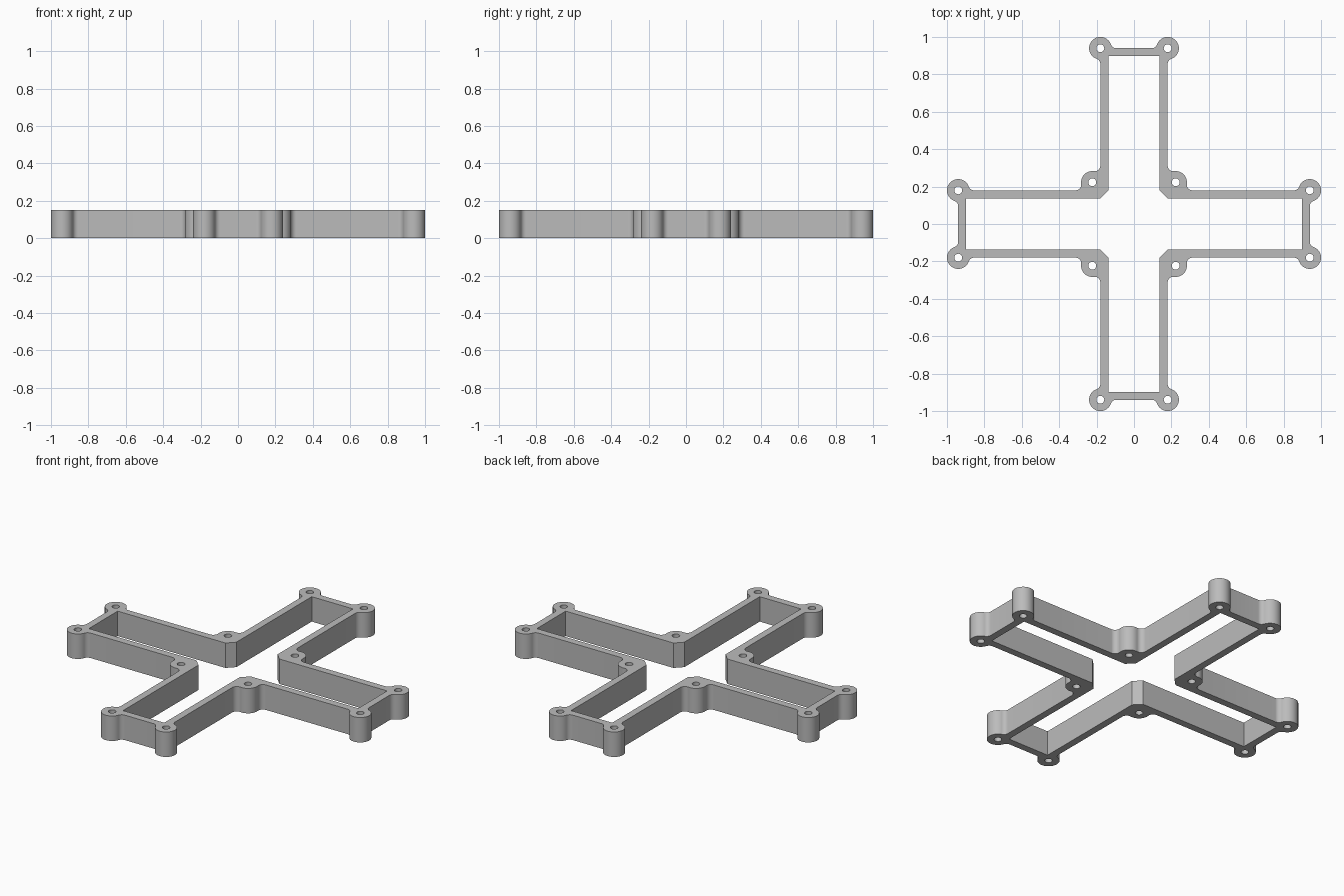
import bpy, bmesh
from math import sin, cos, atan2, pi, sqrt, tau
from mathutils import Vector, Matrix

if "Cube" in bpy.data.objects:
    bpy.data.objects.remove(bpy.data.objects["Cube"])

HEIGHT = 0.15
WALL = 0.18       # outer half width of an arm
INNER = 0.137     # inner half width of an arm
REACH = 0.94      # outer face of an arm's end wall
BOSS = 0.06       # screw boss radius
HOLE = 0.021      # screw hole radius
FILLET = 0.03     # blend between boss and wall
CORNER = 0.223    # centre of the inside-corner boss


def arc(c, a, b, ccw, step=pi / 40):
    """Points on an arc about c; returns (radius -> points) from angle a to b."""
    sweep = (b - a) % tau if ccw else -((a - b) % tau)
    n = max(4, round(abs(sweep) / step))
    return lambda r: [c + r * Vector((cos(a + sweep * i / n), sin(a + sweep * i / n)))
                      for i in range(n + 1)]


def heading(a, b):
    d = b - a
    return atan2(d.y, d.x)


def boss(c, f1, f2, start, end):
    """Boss outline with a concave fillet leading in and out."""
    return (arc(f1, start, heading(f1, c), False, pi / 24)(FILLET)
            + arc(c, heading(c, f1), heading(c, f2), True)(BOSS)[1:-1]
            + arc(f2, heading(f2, c), end, False, pi / 24)(FILLET))


def end_boss(c):
    d = sqrt((BOSS + FILLET) ** 2 - FILLET ** 2)
    return boss(c, c + Vector((FILLET, -d)), c + Vector((-d, FILLET)), pi, -pi / 2)


def corner_boss(c):
    side = WALL + FILLET
    d = sqrt((BOSS + FILLET) ** 2 - (side - CORNER) ** 2)
    return boss(c, Vector((CORNER + d, side)), Vector((side, CORNER + d)), -pi / 2, pi)


def four_times(points):
    return [Matrix.Rotation(k * pi / 2, 2) @ p for k in range(4) for p in points]


# Outline, opening and hole positions for one quarter, turned round the centre
centres = [Vector((REACH, WALL)), Vector((CORNER, CORNER)), Vector((WALL, REACH))]
outline = end_boss(centres[0]) + corner_boss(centres[1]) + end_boss(centres[2])
inside_end = REACH - (WALL - INNER)
opening = [Vector(p) for p in ((inside_end, INNER), (WALL, INNER),
                               (INNER, WALL), (INNER, inside_end))]
loops = [four_times(outline), four_times(opening)]
loops += [arc(c, 0, tau - 0.0001, True, pi / 14)(HOLE)[:-1] for c in four_times(centres)]

# Filled, extruded profile
curve = bpy.data.curves.new("cross_frame", "CURVE")
curve.dimensions = "2D"
curve.fill_mode = "BOTH"
curve.extrude = HEIGHT / 2
for points in loops:
    spline = curve.splines.new("POLY")
    spline.points.add(len(points) - 1)
    for target, p in zip(spline.points, points):
        target.co = (p.x, p.y, 0, 1)
    spline.use_cyclic_u = True
frame = bpy.data.objects.new("cross_frame", curve)
bpy.context.collection.objects.link(frame)
bpy.ops.object.select_all(action="DESELECT")
frame.select_set(True)
bpy.context.view_layer.objects.active = frame
bpy.ops.object.convert(target="MESH")
frame = bpy.context.object

# Weld caps to walls and stand the frame on the ground
bm = bmesh.new()
bm.from_mesh(frame.data)
bmesh.ops.remove_doubles(bm, verts=bm.verts, dist=0.0001)
bmesh.ops.recalc_face_normals(bm, faces=bm.faces)
bmesh.ops.translate(bm, verts=bm.verts, vec=(0, 0, HEIGHT / 2))
bm.to_mesh(frame.data)
bm.free()
bpy.ops.object.shade_smooth_by_angle(angle=pi / 6)

# Plain grey
grey = bpy.data.materials.new("plain_grey")
grey.use_nodes = True
colour = (0.5, 0.5, 0.5, 1)
grey.diffuse_color = colour
grey.node_tree.nodes["Principled BSDF"].inputs["Base Color"].default_value = colour
frame.data.materials.clear()
frame.data.materials.append(grey)
